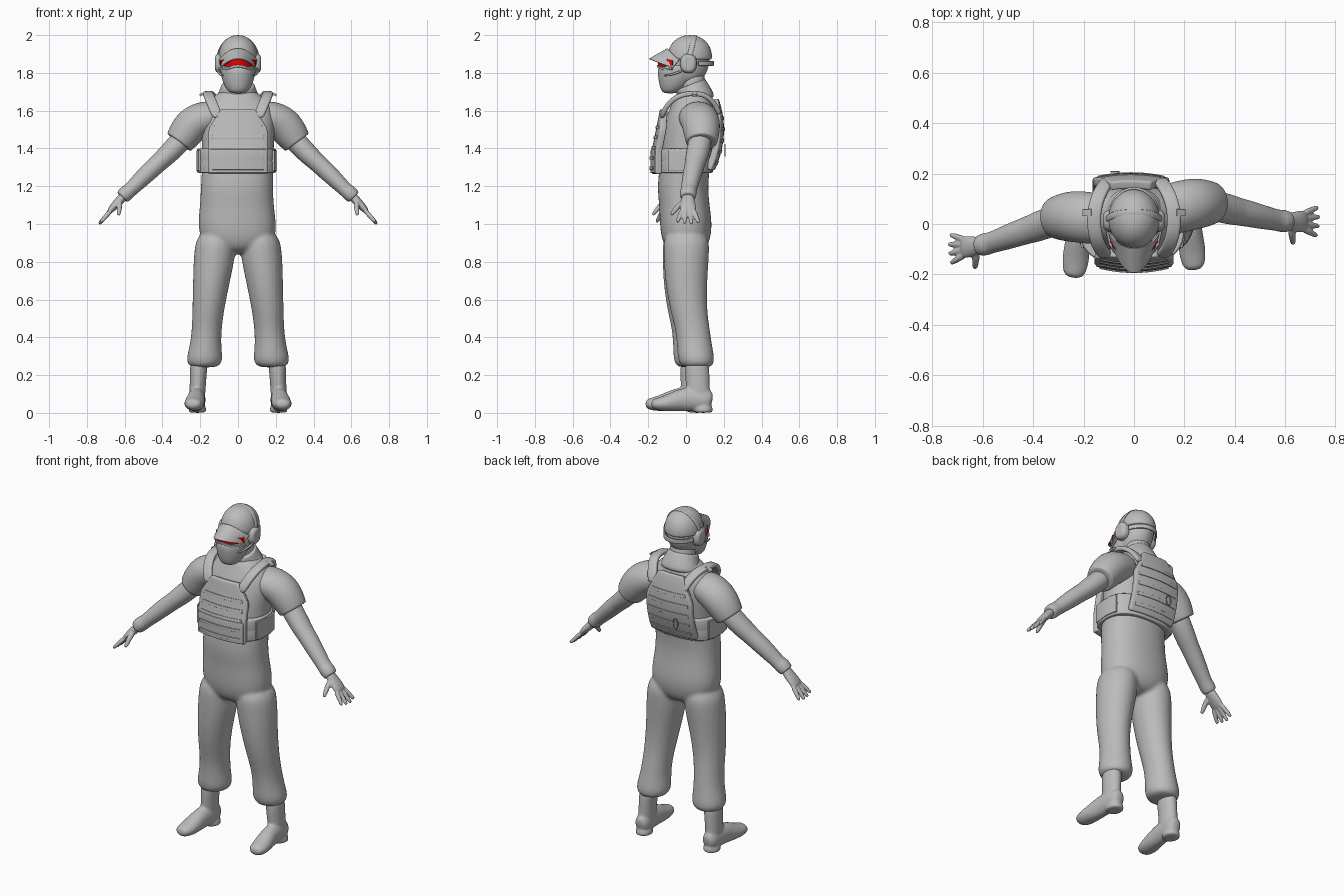
import bpy, bmesh, math
from mathutils import Vector, Matrix

cube = bpy.data.objects.get("Cube")
if cube:
    bpy.data.objects.remove(cube)


def material(name, colour):
    m = bpy.data.materials.new(name)
    m.use_nodes = True
    m.diffuse_color = colour
    m.node_tree.nodes["Principled BSDF"].inputs["Base Color"].default_value = colour
    return m


GREY = material("plain grey", (0.5, 0.5, 0.5, 1))
RED = material("visor red", (1, 0, 0, 1))
X, Y, Z = Vector((1, 0, 0)), Vector((0, 1, 0)), Vector((0, 0, 1))


def tube(bm, sections, ref=Y, flat=False, square=1.0, sides=16):
    """Closed loft through (x, y, z, radius_a, radius_b) sections."""
    pts = [Vector(s[:3]) for s in sections]
    rings, faces = [], []
    for i, s in enumerate(sections):
        t = pts[min(i + 1, len(pts) - 1)] - pts[max(i - 1, 0)]
        t = Z if flat else t.normalized()
        u = t.cross(ref).normalized()
        v = u.cross(t)
        ring = []
        for k in range(sides):
            a = math.tau * k / sides
            c, d = math.cos(a), math.sin(a)
            c = math.copysign(abs(c) ** square, c)
            d = math.copysign(abs(d) ** square, d)
            ring.append(bm.verts.new(pts[i] + u * c * s[3] + v * d * s[4]))
        rings.append(ring)
    for low, high in zip(rings, rings[1:]):
        for k in range(sides):
            j = (k + 1) % sides
            faces.append(bm.faces.new((low[k], low[j], high[j], high[k])))
    faces += [bm.faces.new(rings[0][::-1]), bm.faces.new(rings[-1])]
    bmesh.ops.recalc_face_normals(bm, faces=faces)


def finish(bm, name, mat=GREY):
    me = bpy.data.meshes.new(name)
    bm.to_mesh(me)
    bm.free()
    me.materials.append(mat)
    me.shade_smooth()
    ob = bpy.data.objects.new(name, me)
    bpy.context.collection.objects.link(ob)
    return ob


def soft(name, tubes, voxel=0, levels=2):
    """Smooth part from one or more tubes, fused when a voxel size is given."""
    bm = bmesh.new()
    for sections, options in tubes:
        tube(bm, sections, **options)
    ob = finish(bm, name)
    ob.modifiers.new("round", "SUBSURF").levels = levels
    ob.modifiers["round"].render_levels = levels
    if voxel:
        r = ob.modifiers.new("fuse", "REMESH")
        r.mode, r.voxel_size, r.use_smooth_shade = "VOXEL", voxel, True
        s = ob.modifiers.new("relax", "SMOOTH")
        s.factor, s.iterations = 0.5, 3
    return ob


def patch(name, shape, thick, nx=10, ny=8, mat=GREY, bevel=0.004):
    """Curved sheet: shape(u, v) gives a point for u, v in -1..1."""
    bm = bmesh.new()
    bmesh.ops.create_grid(bm, x_segments=nx, y_segments=ny, size=1)
    for v in bm.verts:
        v.co = shape(v.co.x, v.co.y)
    ob = finish(bm, name, mat)
    s = ob.modifiers.new("thickness", "SOLIDIFY")
    s.thickness, s.offset = thick, 0
    if bevel:
        b = ob.modifiers.new("edge", "BEVEL")
        b.width, b.segments, b.limit_method = bevel, 2, "ANGLE"
        b.angle_limit = math.radians(50)
        ob.modifiers.new("normals", "WEIGHTED_NORMAL")
    return ob


FLAT = dict(flat=True)

# Coverall: torso and both legs fused; the right leg stands slightly forward
torso = [(0, 0, .84, .09, .08), (0, 0, .9, .2, .13), (-.005, 0, 1, .213, .142),
         (-.006, -.008, 1.1, .198, .135), (-.006, -.02, 1.2, .195, .137),
         (0, 0, 1.35, .19, .135), (0, .015, 1.5, .2, .145),
         (0, .03, 1.6, .2, .125), (0, .035, 1.66, .15, .1), (0, .035, 1.72, .08, .08)]
leg = [(.115, 0, .97, .1, .125), (.122, 0, .85, .115, .124), (.14, -.005, .7, .1, .114),
       (.157, .005, .55, .086, .1), (.165, .025, .45, .08, .093), (.172, .035, .36, .084, .094),
       (.177, .042, .29, .098, .1), (.178, .045, .255, .09, .09), (.18, .045, .24, .06, .07)]


def leg_side(s, sections):
    return [(s * x, y + s * .016 * (1 - z), z, a, b) for x, y, z, a, b in sections]


soft("coverall", [(torso, dict(flat=True, square=.88))] +
     [(leg_side(s, leg), FLAT) for s in (1, -1)], .011)

# Boots: shaft, foot and heel
shaft = [(.205, .045, .3, .052, .066), (.21, .047, .2, .044, .066),
         (.215, .05, .12, .044, .064), (.215, .055, .05, .04, .06)]
foot = [(.214, .125, .06, .03, .045), (.215, .095, .068, .046, .062), (.218, .03, .075, .046, .066),
        (.222, -.04, .07, .048, .062), (.23, -.11, .052, .056, .045),
        (.236, -.17, .045, .05, .034), (.24, -.2, .05, .032, .022)]
heel = [(.215, .075, 0, .048, .052), (.215, .075, .01, .048, .052), (.215, .075, .05, .046, .052)]
for s, side in ((1, "left"), (-1, "right")):
    soft(side + "_boot", [(leg_side(s, shaft), FLAT), (leg_side(s, heel), FLAT),
                          (leg_side(s, foot), dict(ref=Z))], .008)


# Arms: the right arm reaches further forward than the left
def arm_side(s, sections):
    return [(s * p[0], p[1] - (s < 0) * (.055 + .12 * (p[0] - .28)), *p[2:]) for p in sections]


sleeve = [(.1, .05, 1.57, .08, .1), (.17, .065, 1.565, .092, .105), (.235, .08, 1.535, .1, .105),
          (.28, .083, 1.48, .093, .097), (.31, .083, 1.435, .08, .085), (.314, .083, 1.43, .078, .083)]
arm = [(.27, .08, 1.48, .06, .065), (.33, .07, 1.41, .058, .062), (.39, .055, 1.352, .054, .06),
       (.41, .05, 1.333, .05, .056), (.46, .04, 1.288, .05, .053), (.52, .025, 1.23, .045, .048),
       (.57, .015, 1.18, .038, .042), (.585, .012, 1.17, .043, .046),
       (.61, .01, 1.145, .04, .043), (.615, .01, 1.14, .034, .036)]
palm = [(.595, .01, 1.16, .026, .03), (.63, .01, 1.12, .024, .038),
        (.665, .01, 1.085, .02, .046), (.685, .01, 1.06, .014, .042)]
thumb = [(.625, -.01, 1.12, .018, .018), (.628, -.045, 1.09, .016, .016),
         (.63, -.068, 1.062, .013, .013), (.632, -.08, 1.045, .009, .009)]
fingers = []
for k in (-1.5, -.5, .5, 1.5):
    reach = 1 - .1 * abs(k - .2)
    fingers.append([(.67 + .07 * f * reach, .01 + k * (.02 + .018 * f), 1.075 - .08 * f * reach, r, r)
                    for f, r in ((0, .014), (.4, .014), (.8, .012), (1, .009))])
for s, side in ((1, "left"), (-1, "right")):
    soft(side + "_sleeve", [(arm_side(s, sleeve), {})])
    soft(side + "_arm", [(arm_side(s, arm), {})])
    digits = [(arm_side(s, f), dict(sides=8)) for f in fingers]
    soft(side + "_hand", [(arm_side(s, palm), {}), (arm_side(s, thumb), dict(sides=8, ref=X))] + digits, .005)

# Neck, collar and head
soft("neck", [([(0, .05, 1.62, .08, .075), (0, .035, 1.72, .074, .072), (0, .02, 1.83, .074, .075)], {})])
soft("collar", [([(0, .055, 1.64, .125, .105), (0, .05, 1.67, .118, .1), (0, .036, 1.705, .1, .093),
                  (0, .025, 1.735, .09, .086), (0, .023, 1.74, .084, .08)], {})])
soft("head", [([(0, -.02, 1.73, .06, .07), (0, 0, 1.79, .088, .112), (0, .01, 1.86, .097, .12),
                (0, .015, 1.93, .09, .11)], FLAT)])
soft("face_mask", [([(0, -.085, 1.69, .04, .035), (0, -.068, 1.715, .066, .07),
                     (0, -.05, 1.765, .088, .098), (0, -.042, 1.815, .096, .112),
                     (0, -.035, 1.838, .094, .105), (0, -.03, 1.842, .088, .098)], FLAT)])
patch("visor", lambda u, v: (.092 * u, -.145 + .075 * u * u,
                             1.858 + .027 * v * (1 - .5 * u * u) - .006 * u * u), .008, mat=RED, bevel=0)
patch("visor_lower_frame", lambda u, v: (.098 * u, -.148 + .075 * u * u,
                                         1.828 + .006 * v + .008 * math.cos(4 * u)), .012)

# Cap with curved brim and rear strap
soft("cap", [([(0, .02, 1.868, .1, .115), (0, .02, 1.875, .105, .121), (0, .02, 1.91, .104, .12),
               (0, .02, 1.955, .088, .102), (0, .02, 1.987, .055, .064), (0, .02, 2, .02, .024)], FLAT)])


def brim(u, v):
    f = (v + 1) / 2
    return (.1 * u * (1 - .1 * f), .015 - .11 * math.sqrt(1 - .8 * u * u) - .098 * f * (1 - .65 * u * u),
            1.928 - .055 * f - .058 * u * u + .012 * f * u * u)


patch("cap_brim", brim, .007, 14, 6, bevel=.002)
patch("cap_rear_strap", lambda u, v: (.1 * math.sin(1.2 * u), .02 + .122 * math.cos(1.2 * u),
                                      1.85 + .013 * v), .01, 12, 2)

# Headset: band over the cap and two ear cups
arc = [math.pi * i / 14 for i in range(15)]
soft("headset_band", [([(.11 * math.cos(a), .015 + .03 * math.sin(a), 1.87 + .126 * math.sin(a), .005, .015)
                        for a in arc], dict(sides=8))], levels=1)
for s, side in ((1, "left"), (-1, "right")):
    soft(side + "_ear_cup", [([(s * x, .013, 1.85, a, b) for x, a, b in
                               ((.075, .05, .042), (.085, .054, .046), (.11, .052, .044),
                                (.12, .04, .032), (.122, .03, .024))], dict(square=.85))])
    soft(side + "_microphone_arm", [([(s * .11, .0, 1.82, .007, .007), (s * .1, -.07, 1.79, .006, .006),
                                      (s * .075, -.12, 1.785, .006, .006)], dict(ref=Z, sides=8))], levels=1)


# Plate carrier: front and back panels narrow towards the top
def front_panel(u, v, out=0.0):
    z = 1.435 + .17 * v
    w = .155 - max(0, z - 1.5) * .62
    return (u * w, -.165 - out + max(0, z - 1.38) * .2 + .9 * (u * w) ** 2, z)


def back_panel(u, v, out=0.0):
    z = 1.475 + .185 * v
    w = .15 - max(0, z - 1.52) * .5
    return (u * w - .012, .183 + out - 1.1 * (z - 1.5) ** 2 - .8 * (u * w) ** 2, z)


patch("front_plate", front_panel, .036, 10, 14, bevel=.008)
patch("back_plate", back_panel, .036, 10, 14, bevel=.008)
patch("front_pouch", lambda u, v: front_panel(u * .97, -.6 + .37 * v, .016), .016, 10, 4)
for row in range(5):
    level = -.82 + .32 * row
    lift = .027 if row < 2 else .02
    patch("front_webbing", lambda u, v: front_panel(u * .88, level + .05 * v, lift), .005, 10, 2, bevel=.001)
    patch("back_webbing", lambda u, v: back_panel(u * .88, level + .05 * v, .02), .005, 10, 2, bevel=.001)

# Waist band around the sides with raised side panels
bm = bmesh.new()
tube(bm, [(-.008, -.01, z, .208 - d, .152 - d) for z, d in
          ((1.27, .008), (1.276, 0), (1.33, 0), (1.336, .005), (1.342, 0), (1.394, 0), (1.4, .008))],
     flat=True, square=.75, sides=40)
finish(bm, "waist_band").modifiers.new("normals", "WEIGHTED_NORMAL")
for s, side in ((1, "left"), (-1, "right")):
    patch(side + "_side_panel", lambda u, v: (s * (.205 - .012 * u * u) - .008, -.01 + .085 * u,
                                              1.335 + .055 * v), .016, 6, 2)
    # Shoulder straps with a small buckle
    strap = [(.105, -.13, 1.56), (.13, -.108, 1.62), (.155, -.05, 1.68), (.162, .035, 1.695),
             (.145, .11, 1.685), (.11, .165, 1.62), (.1, .175, 1.58)]
    soft(side + "_shoulder_strap", [([(s * x, y, z, .014, .028) for x, y, z in strap],
                                     dict(ref=X, square=.6))])
    patch(side + "_strap_buckle", lambda u, v: (s * (.185 + .018 * u), .045 + .014 * v,
                                                1.69 - .01 * u), .012, 2, 2, bevel=.002)

# Carabiner hanging on the back panel
loop = [math.tau * i / 12 for i in range(13)]
soft("carabiner", [([(-.075 + .016 * math.cos(a), .207, 1.39 + .032 * math.sin(a), .004, .004)
                     for a in loop], dict(sides=6))], levels=1)
